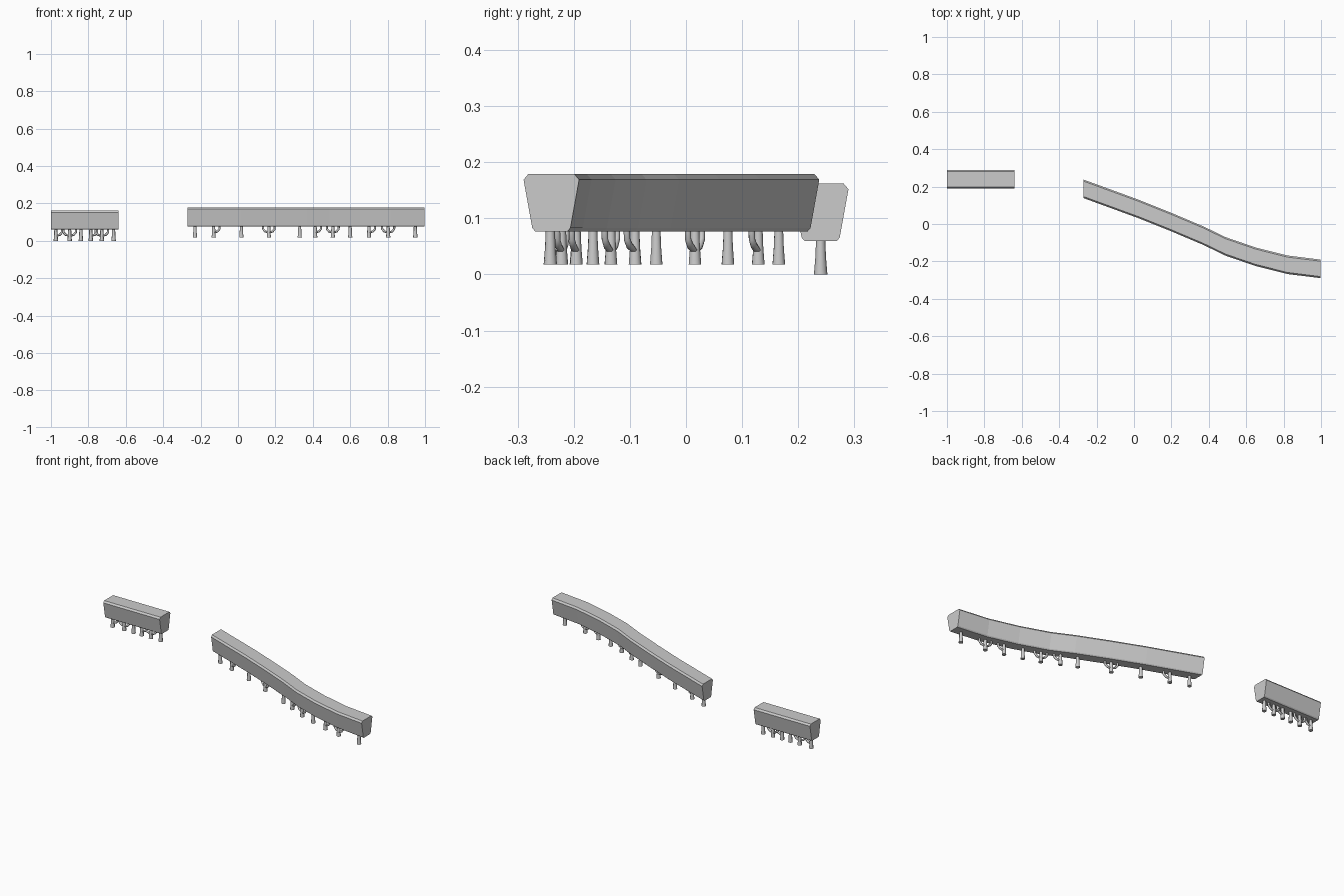
import bpy, bmesh
from math import radians, cos, sin, atan2, pi
from mathutils import Vector, Matrix

if "Cube" in bpy.data.objects:
    bpy.data.objects.remove(bpy.data.objects["Cube"])

# half cross-section of a clipped hedge: (half width, height above underside)
HALF = [(0.029, 0.0), (0.034, 0.006), (0.0495, 0.092), (0.041, 0.102)]
PROFILE = HALF + [(-w, h) for w, h in reversed(HALF)]


def finish(bm, name):
    bmesh.ops.recalc_face_normals(bm, faces=bm.faces[:])
    me = bpy.data.meshes.new(name)
    bm.to_mesh(me)
    bm.free()
    ob = bpy.data.objects.new(name, me)
    bpy.context.collection.objects.link(ob)
    return ob


def loft(bm, rings):
    vs = [[bm.verts.new(p) for p in r] for r in rings]
    n = len(vs[0])
    for a, b in zip(vs, vs[1:]):
        for i in range(n):
            j = (i + 1) % n
            bm.faces.new((a[i], a[j], b[j], b[i]))
    bm.faces.new(vs[0])
    bm.faces.new(vs[-1])


# sweep the profile along x, keeping the ends cut square to x
def hedge(name, path, z):
    bm = bmesh.new()
    loft(bm, [[(x, y + w, z + h) for w, h in PROFILE] for x, y in path])
    return finish(bm, name)


def tube(bm, points, radii, sides=8):
    rings = []
    for i, (p, r) in enumerate(zip(points, radii)):
        d = Vector(points[min(i + 1, len(points) - 1)]) - Vector(points[max(i - 1, 0)])
        if i in (0, len(points) - 1):
            d = Vector((0, 0, 1)) if p[0] == 0 or i else d
        q = Vector((0, 0, 1)).rotation_difference(d)
        rings.append([Vector(p) + q @ Vector((r * cos(a), r * sin(a), 0))
                      for a in [2 * pi * k / sides for k in range(sides)]])
    loft(bm, rings)


# tapered trunk with zero, one or two elbowed side branches
def stem(name, x, y, z, branches=(), angle=0.0, base=0.012):
    bm = bmesh.new()
    tube(bm, [(0, 0, 0), (0, 0, 0.03), (0, 0, 0.066)], [base, 0.0095, 0.008])
    for s in branches:
        tube(bm, [(0, 0, 0.022), (s * 0.022, 0, 0.033), (s * 0.033, 0, 0.045), (s * 0.034, 0, 0.066)],
             [0.007, 0.0065, 0.006, 0.006])
    ob = finish(bm, name)
    ob.matrix_world = Matrix.Translation((x, y, z)) @ Matrix.Rotation(angle, 4, 'Z')
    bpy.context.view_layer.objects.active = ob
    ob.select_set(True)
    bpy.ops.object.shade_smooth_by_angle(angle=radians(50))
    ob.select_set(False)


# short hedge
hedge("short_hedge", [(-1, 0.24), (-0.638, 0.24)], 0.06)
for i, (x, b) in enumerate([(-0.974, (1,)), (-0.9, (-1, 1)), (-0.84, ()),
                            (-0.787, (1,)), (-0.728, (-1, 1)), (-0.665, ())]):
    stem(f"short_hedge_stem_{i}", x, 0.24, 0, b)

# long curved hedge
PATH = [(-0.27, 0.188), (0.02, 0.082), (0.2, 0.01), (0.37, -0.062), (0.49, -0.12),
        (0.65, -0.175), (0.82, -0.218), (0.998, -0.24)]
hedge("long_hedge", PATH, 0.077)


def path_at(x):
    for (x0, y0), (x1, y1) in zip(PATH, PATH[1:]):
        if x <= x1:
            return y0 + (y1 - y0) * (x - x0) / (x1 - x0), atan2(y1 - y0, x1 - x0)


STEMS = [(-0.23, ()), (-0.13, (1,)), (0.018, ()), (0.165, (-1, 1)), (0.33, ()), (0.413, (1,)),
         (0.507, (-1, 1)), (0.6, ()), (0.7, (1,)), (0.803, (-1, 1)), (0.948, ())]
for i, (x, b) in enumerate(STEMS):
    y, a = path_at(x)
    stem(f"long_hedge_stem_{i}", x, y - 0.008, 0.018, b, a)
